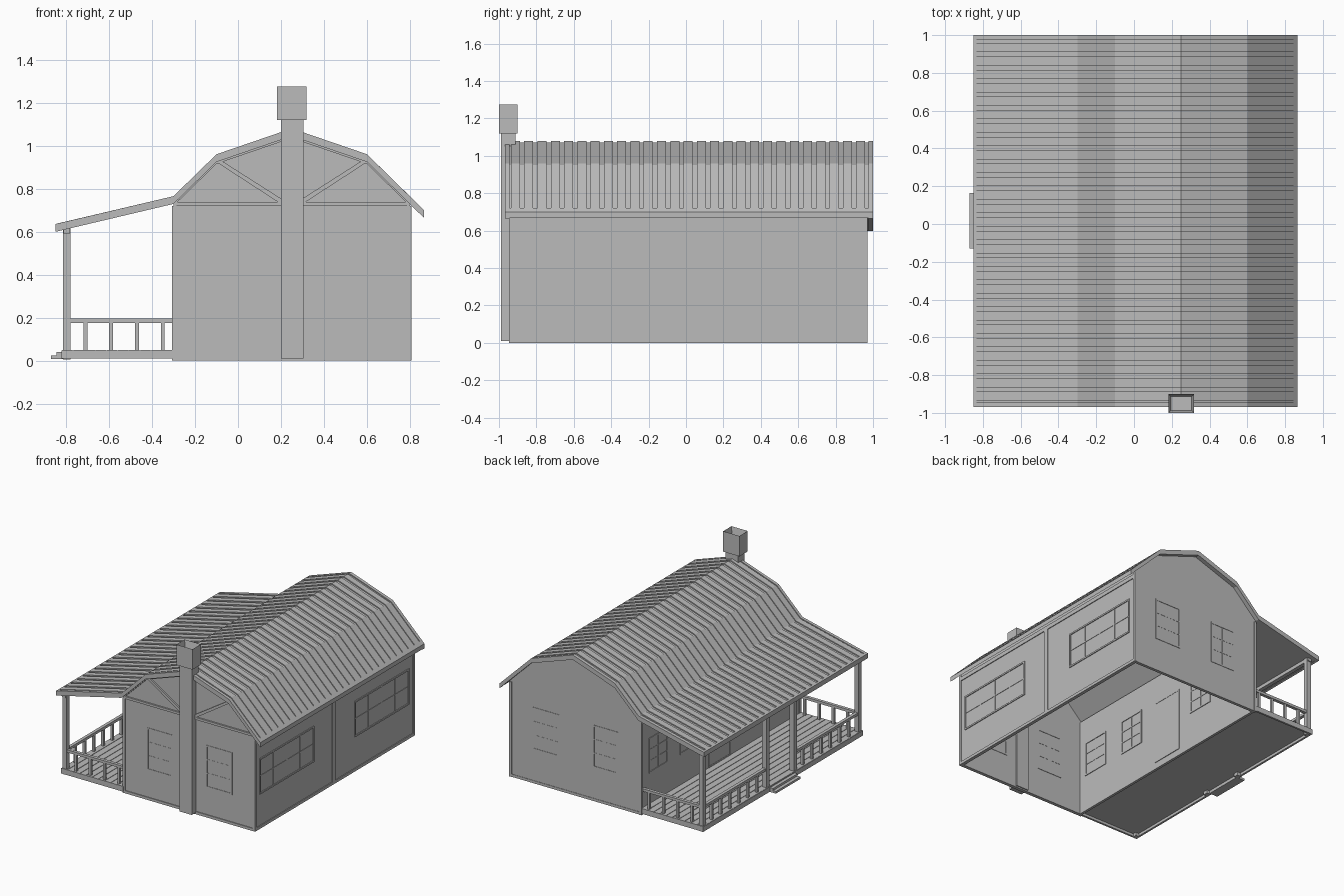
import bpy, bmesh
from mathutils import Vector

cube = bpy.data.objects.get("Cube")
if cube:
    bpy.data.objects.remove(cube, do_unlink=True)

grey = bpy.data.materials.new("plain grey")
grey.use_nodes = True
grey.diffuse_color = (0.5, 0.5, 0.5, 1)
grey.node_tree.nodes["Principled BSDF"].inputs["Base Color"].default_value = (0.5, 0.5, 0.5, 1)


def finish(name, bm):
    bmesh.ops.recalc_face_normals(bm, faces=bm.faces)
    mesh = bpy.data.meshes.new(name)
    bm.to_mesh(mesh)
    bm.free()
    mesh.materials.append(grey)
    obj = bpy.data.objects.new(name, mesh)
    bpy.context.collection.objects.link(obj)
    return obj


def add_box(bm, x, y, z):
    """Box from (min, max) pairs."""
    verts = bmesh.ops.create_cube(bm, size=1)["verts"]
    for v in verts:
        v.co = Vector([(r[0] + r[1]) / 2 + c * (r[1] - r[0]) for r, c in zip((x, y, z), v.co)])


def boxes(name, items):
    bm = bmesh.new()
    for item in items:
        add_box(bm, *item)
    return finish(name, bm)


def add_prism(bm, outline, y0, y1):
    """Extrude an x-z outline along y."""
    face = bm.faces.new([bm.verts.new((x, y0, z)) for x, z in outline])
    ext = bmesh.ops.extrude_face_region(bm, geom=[face])["geom"]
    for v in ext:
        if isinstance(v, bmesh.types.BMVert):
            v.co.y = y1


def band(path, top, bottom):
    return [(x, z + top) for x, z in path] + [(x, z + bottom) for x, z in reversed(path)]


def around(c, w):
    return (c - w / 2, c + w / 2)


# House dimensions
LEFT, RIGHT, FRONT, BACK = -0.30, 0.80, -0.94, 0.965
WALL = 0.02
RIDGE = 0.25

# Roof: one folded sheet covering house and porch
main = [(LEFT, 0.765), (-0.10, 0.96), (RIDGE, 1.08), (0.60, 0.96), (0.865, 0.70)]
roof_line = [(-0.85, 0.635)] + main
bm = bmesh.new()
add_prism(bm, band(roof_line, -0.008, -0.033), -0.965, 1.0)
finish("roof_sheet", bm)

# Raised roof seams
bm = bmesh.new()
seam_line = [(-0.835, 0.639)] + main[:-1] + [(0.845, 0.72)]
for i in range(27):
    y = -0.912 + i * 0.071
    add_prism(bm, band(seam_line, 0, -0.012), y - 0.024, y + 0.024)
finish("roof_seams", bm)

# Edge boards on roof ends and eaves
bm = bmesh.new()
for y0, y1 in ((-0.968, -0.945), (0.975, 1.0)):
    add_prism(bm, band(roof_line, 0, -0.036), y0, y1)
add_prism(bm, band([(-0.85, 0.635), (-0.835, 0.639)], 0, -0.036), -0.968, 1.0)
add_prism(bm, band([(0.845, 0.72), (0.865, 0.70)], 0, -0.03), -0.968, 1.0)
finish("roof_edge_boards", bm)

# Gable walls and side walls (hollow, open underneath)
gable = [(LEFT, 0), (LEFT, 0.74), (-0.10, 0.935), (RIDGE, 1.055),
         (0.60, 0.935), (RIGHT, 0.735), (RIGHT, 0)]
for name, y in (("front_wall", FRONT), ("back_wall", BACK - WALL)):
    bm = bmesh.new()
    add_prism(bm, gable, y, y + WALL)
    finish(name, bm)
for name, x, top in (("porch_wall", LEFT, 0.738), ("right_wall", RIGHT - WALL, 0.735)):
    boxes(name, [((x, x + WALL), (FRONT, BACK), (0, top))])

# Corner boards, sills and right wall trim
T = 0.006
trim = []
for x in (LEFT, RIGHT):
    for y in (FRONT, BACK):
        sx, sy = (1 if x == LEFT else -1), (1 if y == FRONT else -1)
        xs = sorted((x - sx * T, x + sx * 0.014))
        ys = sorted((y - sy * T, y + sy * 0.014))
        trim.append((xs, ys, (0, 0.72)))
for z in ((0, 0.022), (0.675, 0.705)):
    trim.append(((RIGHT, RIGHT + T), (FRONT, BACK), z))
trim.append(((RIGHT, RIGHT + T), around(0, 0.035), (0, 0.675)))
for y in ((FRONT - T, FRONT), (BACK, BACK + 0.003)):
    trim.append(((LEFT, RIGHT), y, (0, 0.02)))
trim.append(((LEFT, RIGHT), (FRONT - 0.012, FRONT), (0.72, 0.738)))
boxes("wall_trim", trim)

# Front gable braces and raking board
bm = bmesh.new()
for s in (-1, 1):
    brace = [(RIDGE + s * 0.35, 0.945), (RIDGE + s * 0.345, 0.92),
             (RIDGE + s * 0.06, 0.735), (RIDGE + s * 0.02, 0.735)]
    add_prism(bm, brace, FRONT - 0.012, FRONT)
add_prism(bm, band(main[:-1] + [(RIGHT, 0.764)], -0.03, -0.045), FRONT - 0.012, FRONT)
finish("gable_braces", bm)


def window(name, axis, wall, span, zs, cols, rows, proud):
    """Frame and glazing bars showing on both faces of a wall."""
    frame, bar = 0.012, 0.008
    thick = (wall - proud, wall + WALL + proud)
    parts = []
    for a in span:
        parts.append((around(a, frame), zs, thick))
    for z in zs:
        parts.append(((span[0] - frame / 2, span[1] + frame / 2), around(z, frame), thick))
    inner = (thick[0] + proud / 2, thick[1] - proud / 2)
    for i in range(1, cols):
        parts.append((around(span[0] + (span[1] - span[0]) * i / cols, bar), zs, inner))
    for i in range(1, rows):
        parts.append((span, around(zs[0] + (zs[1] - zs[0]) * i / rows, bar), inner))
    boxes(name, [(t, a, z) if axis == "x" else (a, t, z) for a, z, t in parts])


for i, span in enumerate([(-0.10, 0.10), (0.395, 0.605)]):
    window(f"front_window_{i}", "y", FRONT, span, (0.23, 0.54), 2, 3, 0.003)
    window(f"back_window_{i}", "y", BACK - WALL, span, (0.26, 0.57), 2, 3, 0.003)
for i, span in enumerate([(-0.88, -0.24), (0.26, 0.90)]):
    window(f"right_window_{i}", "x", RIGHT - WALL, span, (0.265, 0.525), 4, 2, 0.006)
for i, y in enumerate((-0.75, -0.36, 0.39, 0.76)):
    window(f"porch_window_{i}", "x", LEFT, around(y, 0.21), (0.285, 0.54), 2, 3, 0.005)

# Door
window("door_frame", "x", LEFT, (-0.095, 0.155), (0.055, 0.525), 1, 1, 0.005)
boxes("door", [((LEFT - 0.003, LEFT + WALL + 0.003), (-0.09, 0.15), (0.055, 0.52))])

# Chimney with a hollow cap
boxes("chimney_shaft", [((0.20, 0.305), (-0.99, -0.912), (0.01, 1.13))])
cap = boxes("chimney_cap", [((0.182, 0.318), (-1.0, -0.90), (1.12, 1.275))])
bm = bmesh.new()
bm.from_mesh(cap.data)
top = max(bm.faces, key=lambda f: f.calc_center_median().z)
bmesh.ops.inset_region(bm, faces=[top], thickness=0.018)
for v in top.verts:
    v.co.z -= 0.06
bm.to_mesh(cap.data)
bm.free()

# Porch deck: planks along the house on a rim and joists
PX0, PX1, PY0, PY1 = -0.82, LEFT, -0.95, 0.965
PLANKS = 10
step = (PX1 - PX0) / PLANKS
boxes("deck_planks", [((PX0 + i * step + 0.002, PX0 + (i + 1) * step - 0.002),
                       (PY0, PY1), (0.036, 0.05)) for i in range(PLANKS)])
rim = [((PX0, PX0 + 0.015), (PY0, PY1), (0.01, 0.048))]
for y in (PY0, PY1 - 0.015):
    rim.append(((PX0, PX1), (y, y + 0.015), (0.01, 0.048)))
rim.append(((PX0, PX1), (PY0, PY1), (0.03, 0.038)))
boxes("deck_rim", rim)

# Entry step
boxes("entry_step", [((-0.87, -0.80), (-0.13, 0.165), (0.008, 0.024)),
                     ((-0.845, -0.80), (-0.13, 0.165), (0.024, 0.04))])

# Porch posts and eave beam
POST = 0.036
PX = -0.796
post_y = (-0.925, -0.15, 0.18, 0.94)
boxes("porch_posts", [(around(PX, POST), around(y, POST), (0.005, 0.622)) for y in post_y])
boxes("porch_beam", [(around(PX, 0.03), (PY0, PY1), (0.592, 0.622))])

# Railings
rails = []
for y in (post_y[0], post_y[3]):
    rails.append(((PX, PX1), around(y, 0.024), (0.175, 0.195)))
    for x in (-0.71, -0.59, -0.47, -0.35):
        rails.append((around(x, 0.018), around(y, 0.018), (0.045, 0.18)))
for a, b in ((post_y[0], post_y[1]), (post_y[2], post_y[3])):
    rails.append((around(PX, 0.024), (a, b), (0.175, 0.195)))
    for i in range(1, 7):
        rails.append((around(PX, 0.018), around(a + (b - a) * i / 7, 0.018), (0.045, 0.18)))
boxes("porch_railings", rails)
